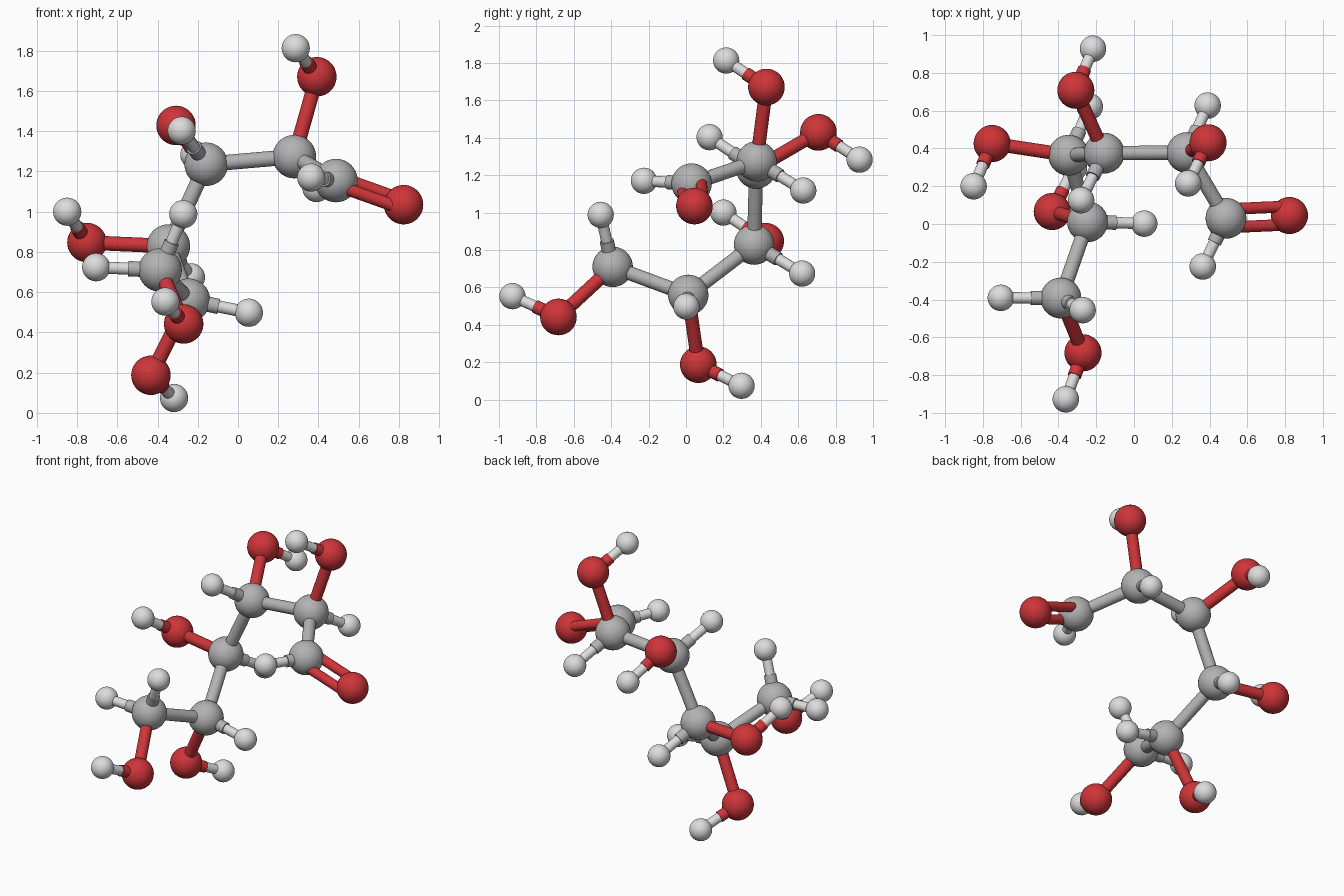
import bpy
from mathutils import Vector

if "Cube" in bpy.data.objects:
    bpy.data.objects.remove(bpy.data.objects["Cube"])


def material(name, rgb):
    m = bpy.data.materials.new(name)
    m.diffuse_color = (*rgb, 1)
    m.use_nodes = True
    m.node_tree.nodes["Principled BSDF"].inputs["Base Color"].default_value = m.diffuse_color
    return m


MATS = {
    "C": material("mid grey", (0.45, 0.45, 0.45)),
    "O": material("red", (0.62, 0.035, 0.04)),
    "H": material("light grey", (0.72, 0.72, 0.72)),
}
NAMES = {"C": "carbon", "O": "oxygen", "H": "hydrogen"}
ATOM_R = {"C": 0.108, "O": 0.098, "H": 0.07}
BOND_R = {"C": 0.038, "O": 0.036, "H": 0.03}

# Atom centres: the first letter is the element
ATOMS = {
    "C1": (0.487, 0.03, 1.155), "O1": (0.823, 0.045, 1.035), "H1": (0.364, -0.225, 1.17),
    "C2": (0.28, 0.378, 1.274), "O2": (0.392, 0.43, 1.671), "HO2": (0.287, 0.215, 1.813),
    "H2": (0.39, 0.627, 1.118),
    "C3": (-0.158, 0.375, 1.236), "O3": (-0.308, 0.708, 1.429), "HO3": (-0.217, 0.928, 1.283),
    "H3": (-0.28, 0.126, 1.403),
    "C4": (-0.346, 0.364, 0.829), "O4": (-0.751, 0.426, 0.847), "HO4": (-0.849, 0.2, 1.0),
    "H4": (-0.234, 0.621, 0.674),
    "C5": (-0.246, 0.012, 0.56), "O5": (-0.433, 0.066, 0.187), "HO5": (-0.318, 0.297, 0.074),
    "H5": (0.054, 0.002, 0.498),
    "C6": (-0.387, -0.392, 0.71), "O6": (-0.27, -0.682, 0.442), "HO6": (-0.361, -0.928, 0.553),
    "H6a": (-0.705, -0.391, 0.724), "H6b": (-0.272, -0.456, 0.988),
}
ATOMS = {k: Vector(v) for k, v in ATOMS.items()}


def finish(name, mat):
    ob = bpy.context.object
    ob.name = name
    ob.data.materials.append(mat)
    bpy.ops.object.shade_smooth_by_angle()


def rod(name, a, b, radius, mat):
    d = b - a
    bpy.ops.mesh.primitive_cylinder_add(
        vertices=24, radius=radius, depth=d.length, location=(a + b) / 2,
        rotation=d.to_track_quat("Z", "Y").to_euler())
    finish(name, mat)


def bond(p, q):
    """Carbon and oxygen bonds are one colour, hydrogen bonds change at the middle."""
    a, b = ATOMS[p], ATOMS[q]
    e, f = p[0], q[0]
    name = f"bond_{p}_{q}"
    if f == "H":
        mid = (a + b) / 2
        rod(name + "_inner", a, mid, BOND_R[e], MATS[e])
        rod(name + "_outer", mid, b, BOND_R[f], MATS[f])
    else:
        rod(name, a, b, BOND_R[f], MATS[f])


# Atoms
for key, pos in ATOMS.items():
    bpy.ops.mesh.primitive_uv_sphere_add(
        segments=40, ring_count=20, radius=ATOM_R[key[0]], location=pos)
    finish(f"{NAMES[key[0]]}_atom_{key}", MATS[key[0]])

# Carbon chain
for i in range(1, 6):
    bond(f"C{i}", f"C{i + 1}")

# Side groups: hydroxyl and hydrogen on each carbon
for i in range(2, 7):
    bond(f"C{i}", f"O{i}")
    bond(f"O{i}", f"HO{i}")
for i in range(1, 6):
    bond(f"C{i}", f"H{i}")
bond("C6", "H6a")
bond("C6", "H6b")

# Double bond at the chain end
a, b = ATOMS["C1"], ATOMS["O1"]
axis = (b - a).normalized()
side = Vector((0.1, 0.9, 0.38))
side = (side - axis * side.dot(axis)).normalized() * 0.053
for s in (-1, 1):
    rod("double_bond_rod", a + side * s, b + side * s, 0.031, MATS["O"])
